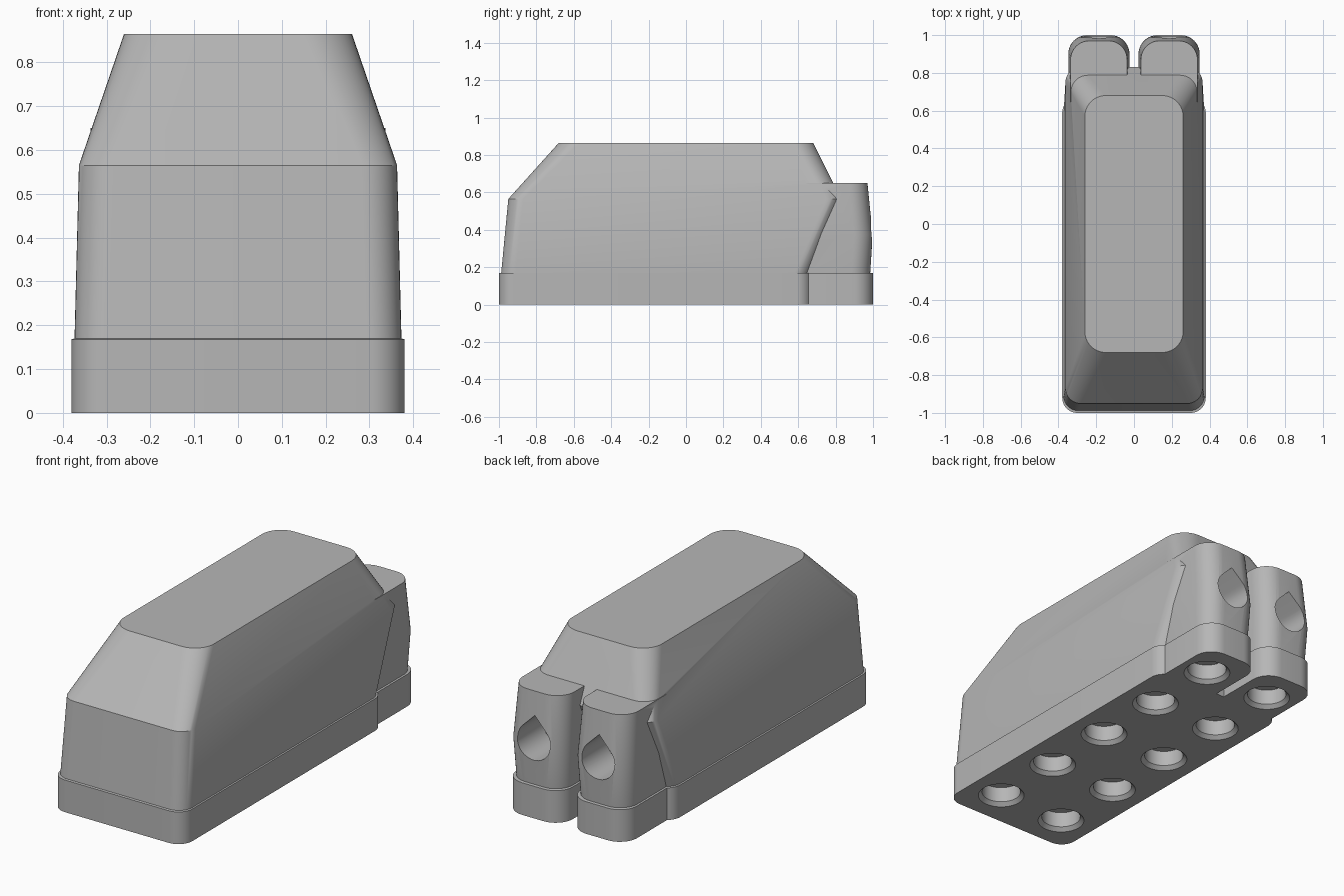
import bpy, bmesh, math

cube = bpy.data.objects.get("Cube")
if cube:
    bpy.data.objects.remove(cube, do_unlink=True)

grey = bpy.data.materials.new("plain_grey")
grey.use_nodes = True
grey.diffuse_color = (0.47, 0.47, 0.47, 1)
grey.node_tree.nodes["Principled BSDF"].inputs["Base Color"].default_value = (0.47, 0.47, 0.47, 1)


def rounded_rect(x0, x1, y0, y1, r, z, steps=10):
    """Counter-clockwise outline with four rounded corners."""
    corners = [(x1 - r, y1 - r), (x0 + r, y1 - r), (x0 + r, y0 + r), (x1 - r, y0 + r)]
    points = []
    for i, (cx, cy) in enumerate(corners):
        for k in range(steps + 1):
            a = math.pi / 2 * (i + k / steps)
            points.append((cx + r * math.cos(a), cy + r * math.sin(a), z))
    return points


def circle(cx, cy, r, z, n=40):
    return [(cx + r * math.cos(2 * math.pi * k / n),
             cy + r * math.sin(2 * math.pi * k / n), z) for k in range(n)]


def loft(name, rings):
    """Closed solid skinned through outlines of equal point count."""
    bm = bmesh.new()
    loops = [[bm.verts.new(p) for p in ring] for ring in rings]
    n = len(loops[0])
    for low, high in zip(loops, loops[1:]):
        for i in range(n):
            j = (i + 1) % n
            bm.faces.new((low[i], low[j], high[j], high[i]))
    bm.faces.new(loops[0][::-1])
    bm.faces.new(loops[-1])
    bmesh.ops.recalc_face_normals(bm, faces=bm.faces)
    mesh = bpy.data.meshes.new(name)
    bm.to_mesh(mesh)
    bm.free()
    mesh.materials.append(grey)
    obj = bpy.data.objects.new(name, mesh)
    bpy.context.collection.objects.link(obj)
    return obj


def combine(target, tool, operation):
    """Apply a boolean and discard the tool."""
    mod = target.modifiers.new(operation, "BOOLEAN")
    mod.operation = operation
    mod.solver = "EXACT"
    mod.object = tool
    bpy.context.view_layer.objects.active = target
    bpy.ops.object.modifier_apply(modifier=mod.name)
    bpy.data.objects.remove(tool, do_unlink=True)


# Main housing: plinth, small ledge, leaning walls, sloped roof
# Each level: half width, front y, back y, corner radius, height
levels = [
    (0.38, -1.0, 0.67, 0.08, 0),
    (0.38, -1.0, 0.67, 0.08, 0.168),
    (0.373, -0.988, 0.66, 0.078, 0.17),
    (0.363, -0.95, 0.83, 0.08, 0.565),
    (0.26, -0.68, 0.68, 0.11, 0.865),
]
housing = loft("housing", [rounded_rect(-w, w, f, b, r, z) for w, f, b, r, z in levels])

# Twin rear lobes: plinth, swelling waist, narrowed top
# Each level: inset from the plinth outline, back y, height
lobe_levels = [(0, 1.0, 0), (0, 1.0, 0.168), (0.009, 0.985, 0.17),
               (0, 0.998, 0.375), (0.012, 0.97, 0.65)]
for side in (-1, 1):
    rings = []
    for inset, back, z in lobe_levels:
        inner, outer = side * (0.024 + inset), side * (0.348 - inset)
        rings.append(rounded_rect(min(inner, outer), max(inner, outer), 0.56, back, 0.1, z))
    combine(housing, loft("rear_lobe", rings), "UNION")

# Teardrop sockets in the back of the lobes
radius, centre_z = 0.095, 0.395
for side in (-1, 1):
    outline = [(0, radius * math.sqrt(2))]
    for k in range(33):
        a = math.radians(135 + 270 * k / 32)
        outline.append((radius * math.cos(a), radius * math.sin(a)))
    rings = [[(side * 0.186 + x, y, centre_z + z) for x, z in outline] for y in (0.78, 1.1)]
    combine(housing, loft("teardrop_cutter", rings), "DIFFERENCE")

# Chamfered round sockets underneath
for side in (-1, 1):
    for row in range(-2, 3):
        x, y = side * 0.195, row * 0.4
        rings = [circle(x, y, r, z) for r, z in
                 ((0.135, -0.02), (0.115, 0), (0.096, 0.019), (0.096, 0.1))]
        combine(housing, loft("socket_cutter", rings), "DIFFERENCE")

# Smooth rounded corners, keep crisp edges
for obj in bpy.context.selected_objects:
    obj.select_set(False)
housing.select_set(True)
bpy.context.view_layer.objects.active = housing
bpy.ops.object.shade_smooth_by_angle(angle=math.radians(30))
